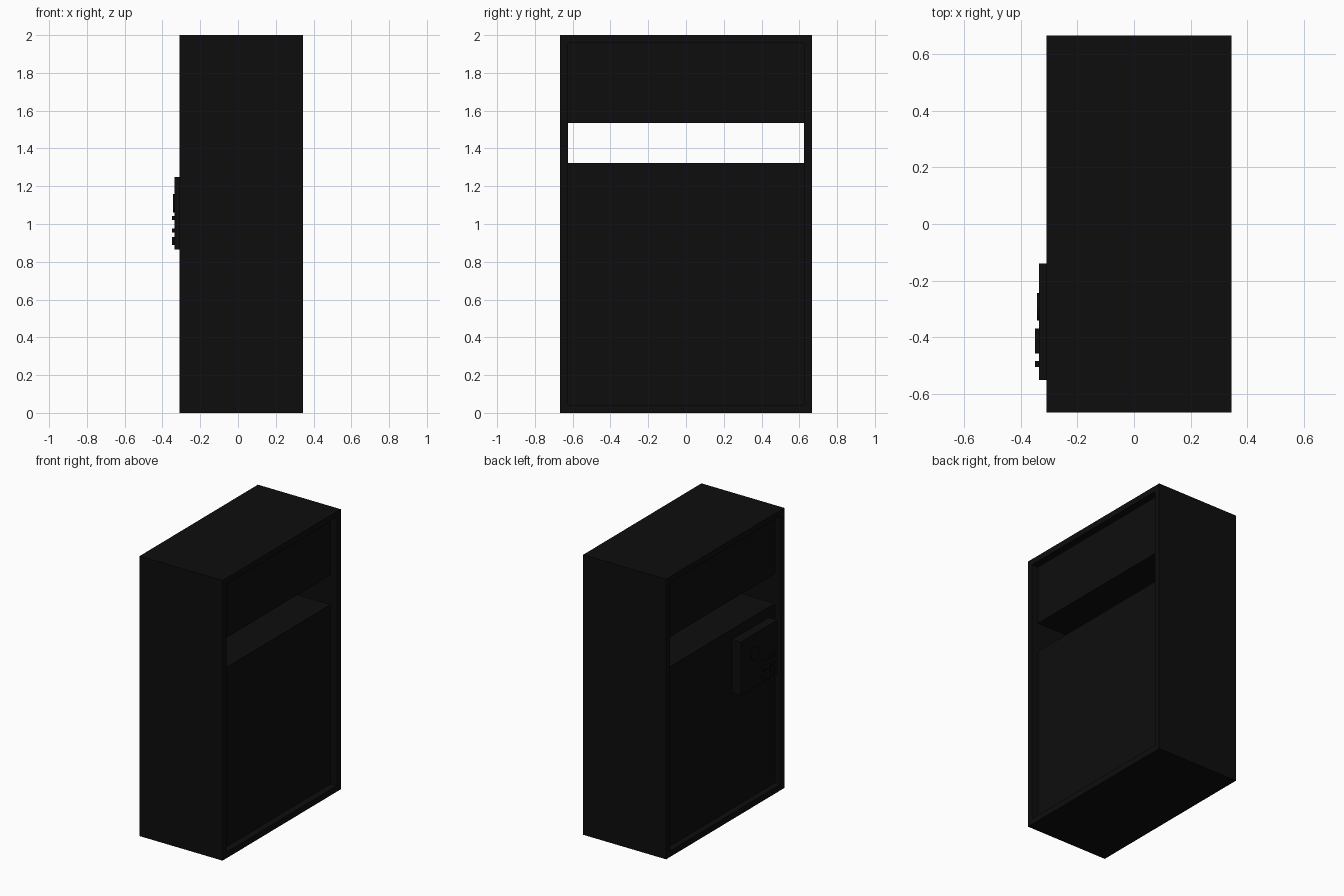
import bpy, bmesh, math
from mathutils import Matrix

if "Cube" in bpy.data.objects:
    bpy.data.objects.remove(bpy.data.objects["Cube"])

black = bpy.data.materials.new("matte_black")
black.diffuse_color = (0.004, 0.004, 0.004, 1)
black.use_nodes = True
black.node_tree.nodes["Principled BSDF"].inputs["Base Color"].default_value = black.diffuse_color


def finish(name, bm):
    bmesh.ops.recalc_face_normals(bm, faces=bm.faces)
    me = bpy.data.meshes.new(name)
    bm.to_mesh(me)
    bm.free()
    me.materials.append(black)
    ob = bpy.data.objects.new(name, me)
    bpy.context.collection.objects.link(ob)
    return ob


def box(name, x, y, z):
    bm = bmesh.new()
    bmesh.ops.create_cube(bm, size=1)
    for v in bm.verts:
        v.co = [lo + (hi - lo) * (c + 0.5) for c, (lo, hi) in zip(v.co, (x, y, z))]
    return finish(name, bm)


# Cabinet outer block
X0, X1 = -0.31, 0.345
cabinet = box("cabinet", (X0, X1), (-0.667, 0.667), (0, 2))

# H-shaped cutter: recessed panels on both broad sides plus the through slot
left, right = X0 + 0.045, X1 - 0.05
low, high, slot_low, slot_high = 0.042, 1.958, 1.322, 1.535
profile = [(-0.5, low), (left, low), (left, slot_low), (right, slot_low),
           (right, low), (0.5, low), (0.5, high), (right, high),
           (right, slot_high), (left, slot_high), (left, high), (-0.5, high)]
bm = bmesh.new()
face = bm.faces.new([bm.verts.new((x, -0.625, z)) for x, z in profile])
ext = bmesh.ops.extrude_face_region(bm, geom=[face])
for v in ext["geom"]:
    if isinstance(v, bmesh.types.BMVert):
        v.co.y = 0.625
cutter = finish("recess_cutter", bm)
cutter.hide_render = True

mod = cabinet.modifiers.new("recess", 'BOOLEAN')
mod.operation = 'DIFFERENCE'
mod.solver = 'EXACT'
mod.object = cutter
bpy.context.view_layer.objects.active = cabinet
bpy.ops.object.modifier_apply(modifier=mod.name)
bpy.data.objects.remove(cutter)

# Control plate on the left side
box("control_plate", (left - 0.001, -0.336), (-0.552, -0.14), (0.866, 1.25))

# Round dial
bm = bmesh.new()
bmesh.ops.create_cone(bm, cap_ends=True, segments=24, radius1=0.048, radius2=0.048, depth=0.01,
                      matrix=Matrix.Translation((-0.338, -0.293, 1.11)) @ Matrix.Rotation(math.pi / 2, 4, 'Y'))
finish("dial", bm)

# Raised buttons and bars
for i, (z0, z1) in enumerate(((0.89, 0.932), (0.955, 0.976), (1.02, 1.042))):
    box(f"wide_button_{i}", (-0.35, -0.334), (-0.458, -0.37), (z0, z1))
    box(f"small_button_{i}", (-0.35, -0.334), (-0.506, -0.485), (z0, z1))
